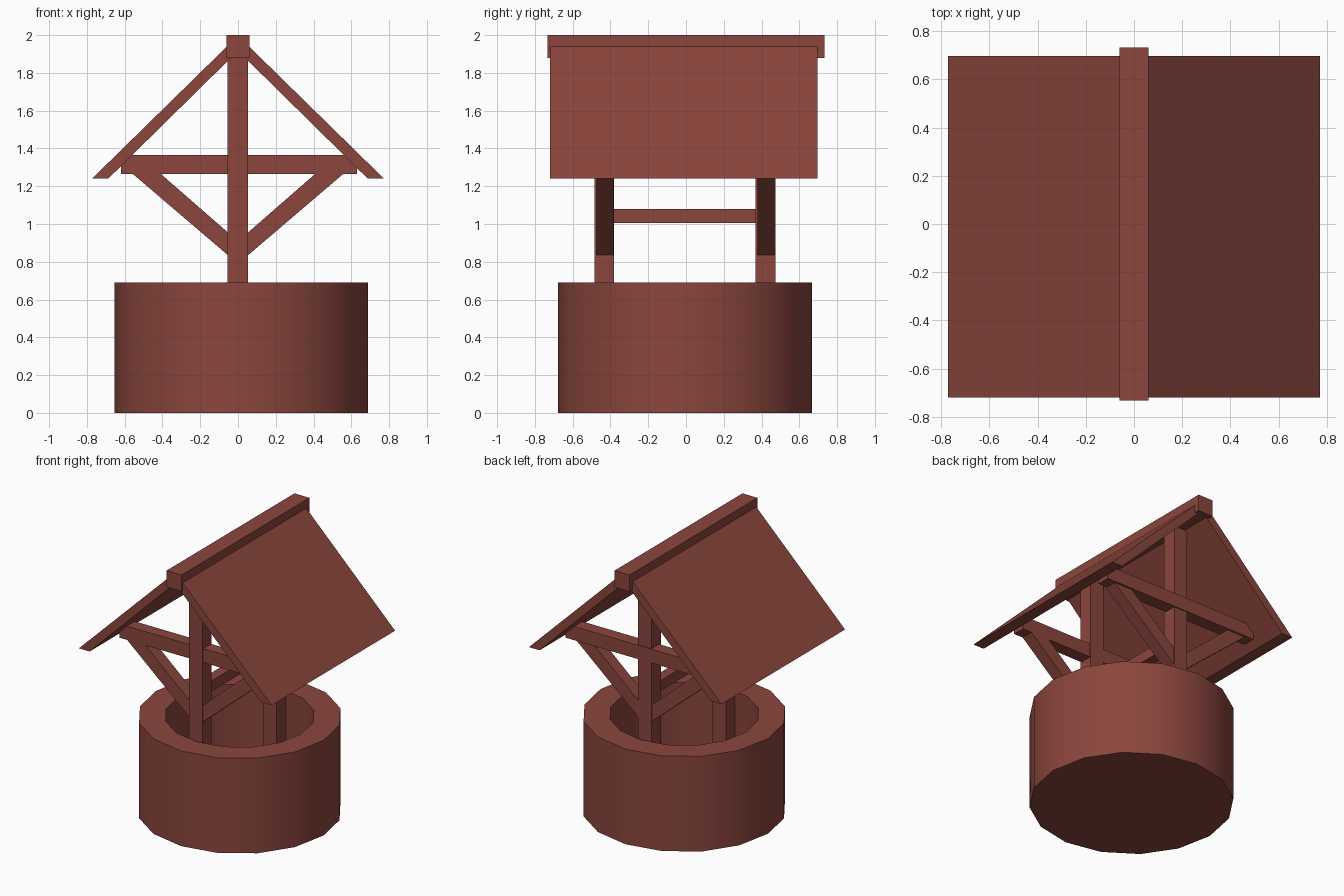
import bpy, bmesh, math

if "Cube" in bpy.data.objects:
    bpy.data.objects.remove(bpy.data.objects["Cube"])

wood = bpy.data.materials.new("red_brown")
wood.diffuse_color = (0.258, 0.061, 0.047, 1)
wood.use_nodes = True
wood.node_tree.nodes["Principled BSDF"].inputs["Base Color"].default_value = wood.diffuse_color


def finish(name, bm):
    bmesh.ops.recalc_face_normals(bm, faces=bm.faces)
    mesh = bpy.data.meshes.new(name)
    bm.to_mesh(mesh)
    bm.free()
    mesh.materials.append(wood)
    obj = bpy.data.objects.new(name, mesh)
    bpy.context.collection.objects.link(obj)
    return obj


def prism(name, outline, y0, y1):
    """Extrude an x-z outline from y0 to y1."""
    bm = bmesh.new()
    face = bm.faces.new([bm.verts.new((x, y0, z)) for x, z in outline])
    ext = bmesh.ops.extrude_face_region(bm, geom=[face])["geom"]
    moved = [v for v in ext if isinstance(v, bmesh.types.BMVert)]
    bmesh.ops.translate(bm, verts=moved, vec=(0, y1 - y0, 0))
    return finish(name, bm)


def box(name, x0, x1, y0, y1, z0, z1):
    return prism(name, [(x0, z0), (x1, z0), (x1, z1), (x0, z1)], y0, y1)


# Sixteen-sided well wall, open at the top with a floor inside
SIDES, CX, CY = 16, 0.0175, -0.005
bm = bmesh.new()
rings = []
for r, z in [(0.672, 0), (0.672, 0.69), (0.495, 0.69), (0.495, 0.05)]:
    rings.append([bm.verts.new((CX + r * math.cos(math.tau * i / SIDES),
                                CY + r * math.sin(math.tau * i / SIDES), z))
                  for i in range(SIDES)])
for a, b in zip(rings, rings[1:]):
    for i in range(SIDES):
        j = (i + 1) % SIDES
        bm.faces.new((a[i], a[j], b[j], b[i]))
bm.faces.new(rings[0])
bm.faces.new(rings[-1])
well = finish("well_wall", bm)
bpy.context.view_layer.objects.active = well
well.select_set(True)
bpy.ops.object.shade_smooth_by_angle(angle=math.radians(30))

# Two frames: post, cross beam and a pair of diagonal braces
frames = [("front", -0.485, -0.38, -0.475, -0.385, -0.475, -0.385),
          ("back", 0.368, 0.475, 0.378, 0.468, 0.388, 0.482)]
for side, p0, p1, d0, d1, b0, b1 in frames:
    box(side + "_post", -0.055, 0.053, p0, p1, 0.04, 1.9)
    box(side + "_cross_beam", -0.62, 0.63, b0, b1, 1.265, 1.365)
    for label, s in (("left", -1), ("right", 1)):
        prism(f"{side}_{label}_brace",
              [(s * 0.03, 0.815), (s * 0.61, 1.31), (s * 0.46, 1.31), (s * 0.03, 0.935)],
              d0, d1)

# Bar joining the posts
box("rope_bar", -0.038, 0.036, -0.40, 0.39, 1.005, 1.08)

# Roof panels with level-cut eaves, and the ridge beam
for label, s in (("left", -1), ("right", 1)):
    prism(label + "_roof_panel",
          [(s * 0.035, 1.963), (s * 0.773, 1.24), (s * 0.687, 1.24), (s * 0.035, 1.882)],
          -0.72, 0.697)
box("ridge_beam", -0.06, 0.06, -0.733, 0.733, 1.88, 2.0)
